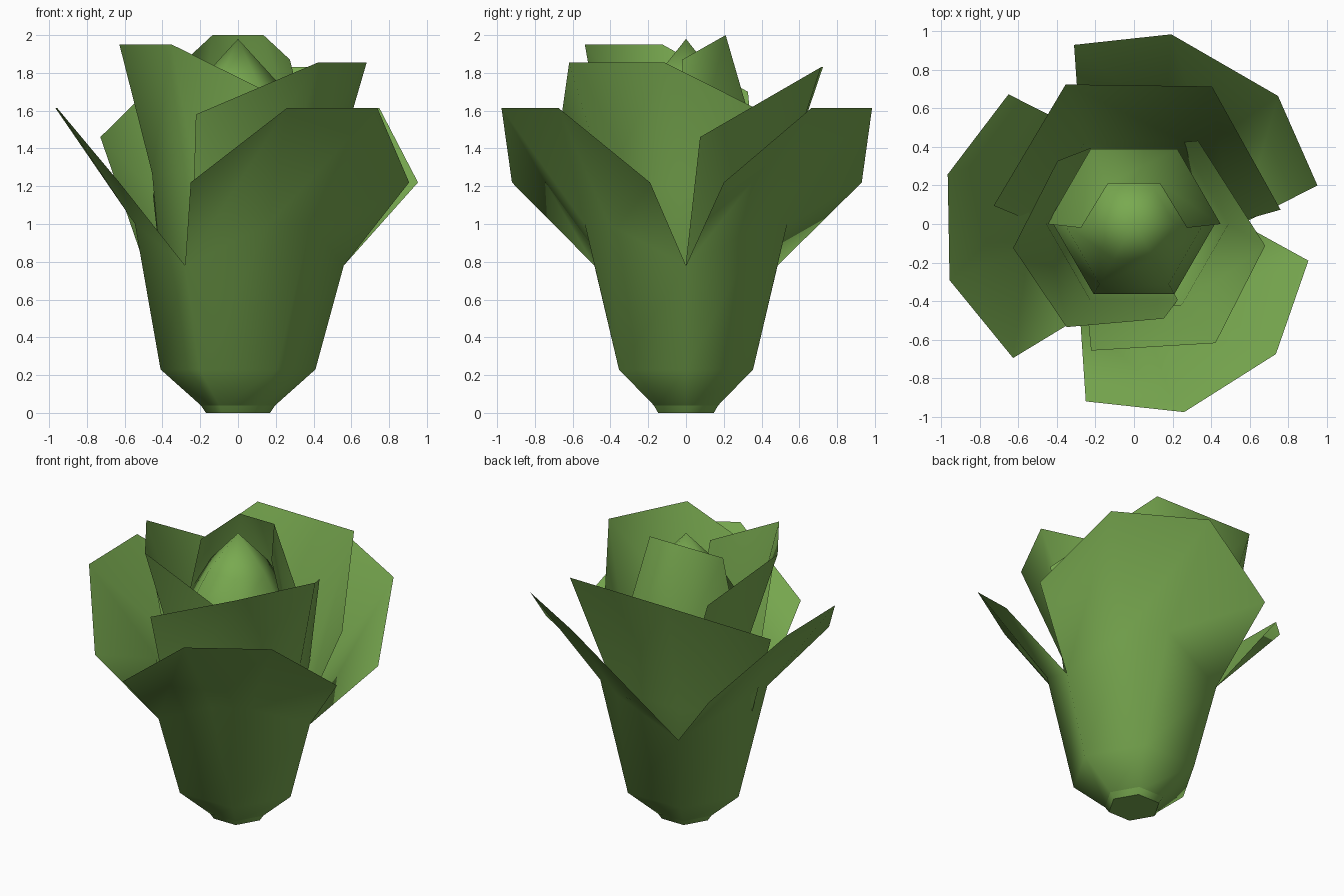
import bpy, bmesh, math

if "Cube" in bpy.data.objects:
    bpy.data.objects.remove(bpy.data.objects["Cube"])

green = bpy.data.materials.new("leaf green")
green.diffuse_color = (0.19, 0.40, 0.08, 1)
green.use_nodes = True
green.node_tree.nodes["Principled BSDF"].inputs["Base Color"].default_value = green.diffuse_color


def make_object(name, verts, faces):
    mesh = bpy.data.meshes.new(name)
    mesh.from_pydata(verts, [], faces)
    bm = bmesh.new()
    bm.from_mesh(mesh)
    bmesh.ops.remove_doubles(bm, verts=bm.verts, dist=0.001)
    for f in bm.faces:
        f.smooth = len(f.verts) < 6   # only the base cap stays flat
    bm.to_mesh(mesh)
    bm.free()
    mesh.materials.append(green)
    obj = bpy.data.objects.new(name, mesh)
    bpy.context.collection.objects.link(obj)
    return obj


def leaf(angle, rows, shoulder, tip, spin=0, shift=0, half=90):
    """Cupped leaf, four columns wide. rows = (radius, edge z, middle z, middle
    half angle) from the root up; shoulder and tip = (distance out, half width, z)."""
    verts = []
    for r, z_edge, z_mid, mid in rows:
        for c, z in ((-half, z_edge), (-mid, z_mid), (mid, z_mid), (half, z_edge)):
            a = math.radians(angle + c)
            verts.append((r * math.cos(a), r * math.sin(a), z))
    faces = [(4 * k + i, 4 * k + i + 1, 4 * k + i + 5, 4 * k + i + 4)
             for k in range(len(rows)) for i in range(3)]
    a = math.radians(angle + spin)
    for (d, w, z), side in ((shoulder, -1), (tip, -1), (tip, 1), (shoulder, 1)):
        u = side * w + shift
        verts.append((d * math.cos(a) - u * math.sin(a),
                      d * math.sin(a) + u * math.cos(a), z))
    return verts, faces


# Outer leaves: one body whose three lobes open outward
verts, faces = [], []
outer = ((60, 0.65, 0.73, 0.95, 0.32, 0, 0.005),
         (-60, 0.645, 0.684, 0.965, 0.282, 2.3, -0.02),
         (180, 0.64, 0.685, 0.963, 0.275, 1, 0))
for angle, sd, sw, td, tw, spin, shift in outer:
    v, f = leaf(angle, ((0.18, 0.025, 0.025, 0), (0.41, 0.23, 0.23, 0),
                        (0.56, 0.78, 1.0, 13)),
                (sd, sw, 1.22), (td, tw, 1.615), spin, shift, half=60)
    faces += [tuple(i + len(verts) for i in q) for q in f]
    verts += v
make_object("outer_leaves", verts, faces)

# Three middle leaves, each wrapping half way round, higher toward the centre
middle = (
    (90, 0.50, 0.80, 0.97, (0.085, 0.745, 1.46), (0.72, 0.38, 1.83), -0.8, -0.015),
    (-30, 0.49, 0.85, 1.2, (0.10, 0.612, 1.58), (0.658, 0.284, 1.855), 3, -0.075),
    (210, 0.455, 1.0, 1.27, (0.146, 0.494, 1.70), (0.59, 0.248, 1.95), 4, 0),
)
for i, (angle, r, z_edge, z_mid, shoulder, tip, spin, shift) in enumerate(middle):
    make_object(f"middle_leaf_{i + 1}", *leaf(
        angle, ((0.17, 0.02, 0.02, 30), (0.38 - 0.01 * i, 0.25, 0.25, 30),
                (r, z_edge, z_mid, 30)), shoulder, tip, spin, shift))

# Inner leaf curling over the bud
make_object("inner_leaf", *leaf(
    90, ((0.165, 0.02, 0.02, 30), (0.355, 0.27, 0.27, 30), (0.45, 1.15, 1.38, 30)),
    (-0.02, 0.275, 1.87), (0.21, 0.135, 2.0)))

# Closed six-sided bud in the middle
profile = ((0.17, 0), (0.345, 0.26), (0.42, 1.15), (0.36, 1.5), (0.21, 1.75))
verts = [(r * math.cos(math.radians(60 * i)), r * math.sin(math.radians(60 * i)), z)
         for r, z in profile for i in range(6)] + [(0, 0, 1.98)]
faces = [(6 * k + i, 6 * k + (i + 1) % 6, 6 * k + 6 + (i + 1) % 6, 6 * k + 6 + i)
         for k in range(len(profile) - 1) for i in range(6)]
top = 6 * (len(profile) - 1)
faces += [(top + i, top + (i + 1) % 6, top + 6) for i in range(6)]
faces.append((5, 4, 3, 2, 1, 0))
make_object("bud", verts, faces)
